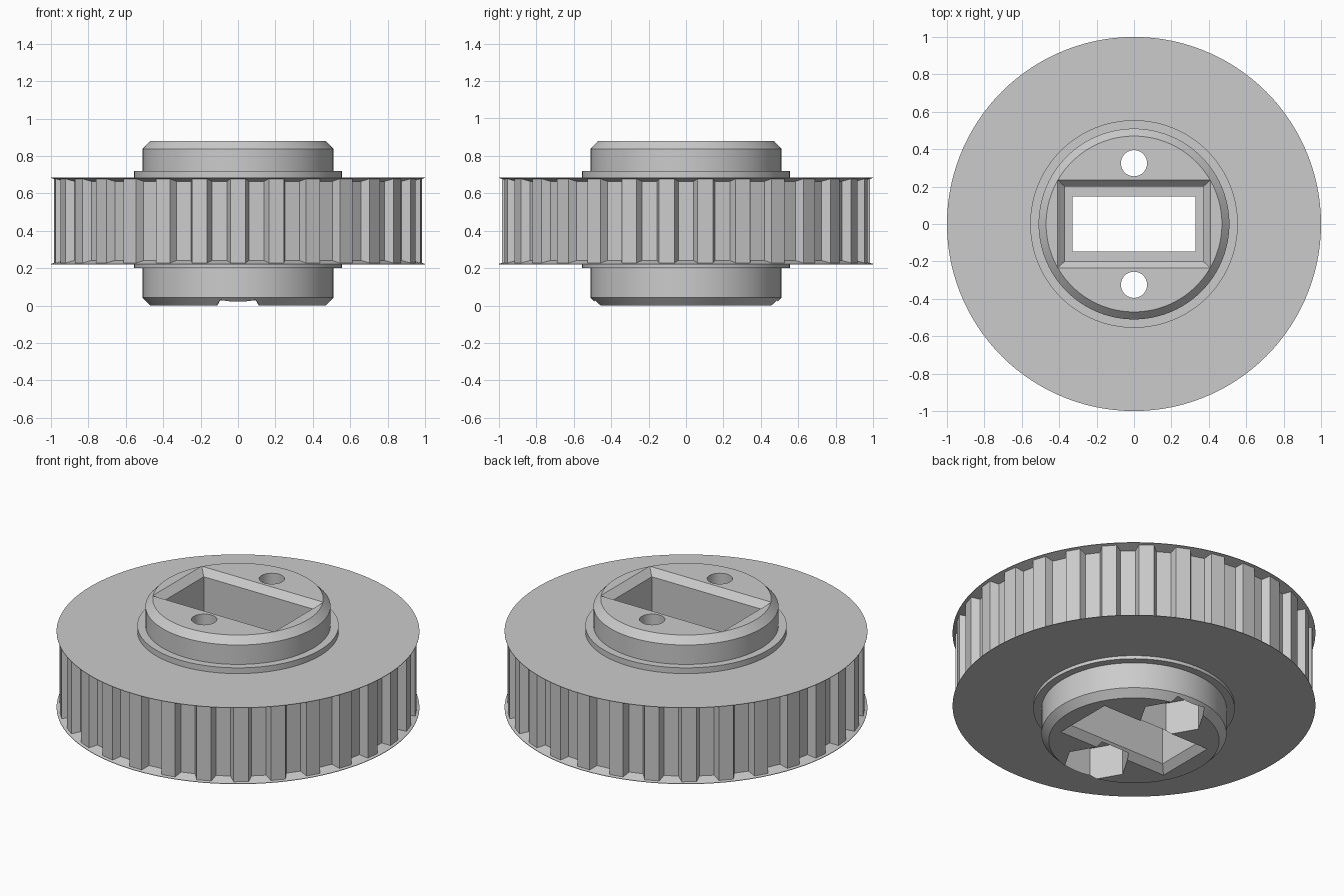
import bpy, bmesh
from math import sin, cos, pi, radians

cube = bpy.data.objects.get("Cube")
if cube:
    bpy.data.objects.remove(cube, do_unlink=True)

grey = bpy.data.materials.new("plain_grey")
grey.use_nodes = True
GREY = (0.6, 0.6, 0.6, 1)
grey.diffuse_color = GREY
grey.node_tree.nodes["Principled BSDF"].inputs["Base Color"].default_value = GREY


def loft(name, rings, closed_ends=True):
    """Skin a stack of equal-length rings of points."""
    bm = bmesh.new()
    loops = [[bm.verts.new(p) for p in ring] for ring in rings]
    n = len(loops[0])
    for low, high in zip(loops, loops[1:]):
        for i in range(n):
            j = (i + 1) % n
            bm.faces.new((low[i], low[j], high[j], high[i]))
    if closed_ends:
        bm.faces.new(loops[0][::-1])
        bm.faces.new(loops[-1])
    mesh = bpy.data.meshes.new(name)
    bm.to_mesh(mesh)
    bm.free()
    mesh.materials.append(grey)
    obj = bpy.data.objects.new(name, mesh)
    bpy.context.collection.objects.link(obj)
    return obj


def circle(r, z, n=120, x=0, y=0):
    return [(x + r * cos(2 * pi * i / n), y + r * sin(2 * pi * i / n), z) for i in range(n)]


def rectangle(a, b, z):
    return [(-a, -b, z), (a, -b, z), (a, b, z), (-a, b, z)]


def cut(target, cutter):
    mod = target.modifiers.new("cut", "BOOLEAN")
    mod.operation = "DIFFERENCE"
    mod.solver = "EXACT"
    mod.object = cutter
    bpy.context.view_layer.objects.active = target
    bpy.ops.object.modifier_apply(modifier=mod.name)
    bpy.data.objects.remove(cutter, do_unlink=True)


# Hub, collars and bevelled flanges turned as one body
HEIGHT, LOW, HIGH = 0.88, 0.22, 0.685
profile = [
    (0.47, 0), (0.51, 0.042), (0.51, 0.2), (0.555, 0.2), (0.555, LOW),
    (1.0, LOW), (1.0, LOW + 0.003), (0.9, LOW + 0.033),
    (0.9, HIGH - 0.033), (1.0, HIGH - 0.003), (1.0, HIGH),
    (0.555, HIGH), (0.555, 0.72), (0.51, 0.72), (0.51, 0.838), (0.47, HEIGHT),
]
body = loft("pulley_body", [circle(r, z) for r, z in profile])

# Stepped rectangular through pocket, bevelled at both mouths
pocket = [(0.38, 0.198, -0.01), (0.33, 0.148, 0.04), (0.33, 0.148, 0.44),
          (0.37, 0.2, 0.44), (0.37, 0.2, 0.84), (0.42, 0.245, 0.89)]
cut(body, loft("pocket_cutter", [rectangle(*p) for p in pocket]))

# Screw holes with hexagonal nut traps underneath
for side in (-1, 1):
    y = side * 0.325
    cut(body, loft("hole_cutter", [circle(0.07, z, 40, 0, y) for z in (-0.1, 1)]))
    cut(body, loft("nut_cutter", [circle(0.19, z, 6, 0, y) for z in (-0.1, 0.2)]))

# Toothed ring between the flanges
TEETH, TIP, ROOT = 30, 0.985, 0.94
outline = []
for k in range(TEETH):
    mid = -pi / 2 + 2 * pi * k / TEETH
    for r, half in ((ROOT, -0.058), (TIP, -0.041), (TIP, 0.041), (ROOT, 0.058)):
        outline.append((r * cos(mid + half / r), r * sin(mid + half / r)))
teeth = loft("tooth_ring", [[(x, y, z) for x, y in outline]
                            for z in (LOW + 0.002, HIGH - 0.002)], False)

# Smooth round surfaces, keep edges crisp
for obj, angle in ((body, 20), (teeth, 5)):
    bpy.ops.object.select_all(action="DESELECT")
    obj.select_set(True)
    bpy.context.view_layer.objects.active = obj
    bpy.ops.object.shade_smooth_by_angle(angle=radians(angle))
